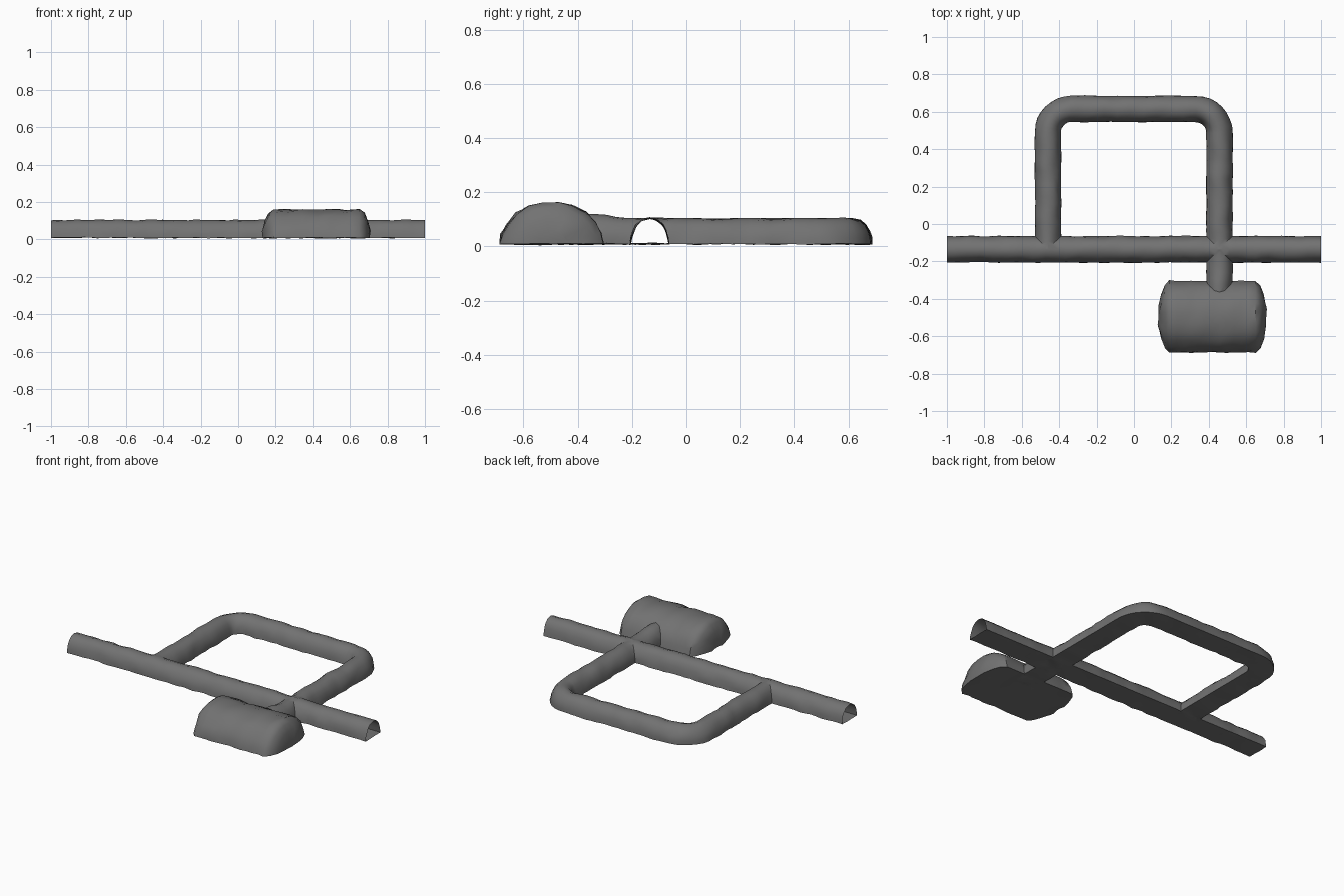
import bpy, bmesh, math
from mathutils import Vector, noise

if "Cube" in bpy.data.objects:
    bpy.data.objects.remove(bpy.data.objects["Cube"])

FLOOR = 0.009

rock = bpy.data.materials.new("grey rock")
rock.diffuse_color = (0.17, 0.17, 0.17, 1)
rock.use_nodes = True
rock.node_tree.nodes["Principled BSDF"].inputs["Base Color"].default_value = rock.diffuse_color

# Half arch of the tunnel: (sideways, height above floor)
HALF = [(0.071, 0), (0.069, 0.022), (0.062, 0.046), (0.049, 0.069), (0.029, 0.087)]
ARCH = HALF + [(0, 0.095)] + [(-s, h) for s, h in HALF[::-1]] + [(-0.024, 0), (0.024, 0)]

# Cave cross-section: (y, height above floor)
CAVE = [(-0.687, 0), (-0.680, 0.035), (-0.662, 0.07), (-0.625, 0.112), (-0.58, 0.137),
        (-0.53, 0.149), (-0.47, 0.151), (-0.42, 0.142), (-0.37, 0.115), (-0.335, 0.078),
        (-0.315, 0.04), (-0.305, 0), (-0.38, 0), (-0.46, 0), (-0.54, 0), (-0.62, 0)]


def loft(name, rings):
    """Closed solid through a list of rings with equal point counts."""
    bm = bmesh.new()
    rows = [[bm.verts.new(p) for p in ring] for ring in rings]
    n = len(rows[0])
    for a, b in zip(rows, rows[1:]):
        for i in range(n):
            j = (i + 1) % n
            bm.faces.new((a[i], a[j], b[j], b[i]))
    bm.faces.new(rows[0])
    bm.faces.new(rows[-1])
    bmesh.ops.recalc_face_normals(bm, faces=bm.faces)
    mesh = bpy.data.meshes.new(name)
    bm.to_mesh(mesh)
    bm.free()
    mesh.materials.append(rock)
    ob = bpy.data.objects.new(name, mesh)
    bpy.context.collection.objects.link(ob)
    return ob


def line(a, b, step=0.035):
    """Evenly spaced points from a up to, but not including, b."""
    a, b = Vector(a), Vector(b)
    n = max(1, round((b - a).length / step))
    return [a.lerp(b, i / n) for i in range(n)]


def tunnel(name, path, size=1.0):
    """Sweep the arch along a level path, growing taller towards the cave."""
    rings = []
    for i, p in enumerate(path):
        t = (path[min(i + 1, len(path) - 1)] - path[max(i - 1, 0)]).normalized()
        side = Vector((t.y, -t.x))
        tall = size * (1 + 0.16 * min(1, max(0, (-0.21 - p.y) / 0.1)))
        rings.append([(p.x + side.x * s * size, p.y + side.y * s * size, FLOOR + h * tall)
                      for s, h in ARCH])
    return loft(name, rings)


def bend(cx, cy, r, start, end, n=8):
    return [Vector((cx + r * math.cos(math.radians(start + (end - start) * i / n)),
                    cy + r * math.sin(math.radians(start + (end - start) * i / n))))
            for i in range(n)]


# Straight main tunnel
main = tunnel("cave_tunnels", line((-1, -0.135), (1, -0.135)) + [Vector((1, -0.135))])

# Loop tunnel that leaves the main one, turns back and crosses it into the cave
L, R, TOP, RAD = -0.46, 0.457, 0.615, 0.125
path = line((L, -0.130), (L, TOP - RAD))
path += bend(L + RAD, TOP - RAD, RAD, 180, 90)
path += line((L + RAD, TOP), (R - RAD, TOP))
path += bend(R - RAD, TOP - RAD, RAD, 90, 0)
path += line((R, TOP - RAD), (R, -0.40)) + [Vector((R, -0.40))]
loop = tunnel("loop_tunnel", path, 0.99)

# Cave with bulging ends
stations = [(0.133, 0.3), (0.145, 0.62), (0.165, 0.88)]
stations += [(0.19 + 0.46 * i / 12, 1) for i in range(13)]
stations += [(0.677, 0.88), (0.695, 0.62), (0.706, 0.3)]
cave = loft("cave", [[(x, -0.496 + (y + 0.496) * k, FLOOR + h * k) for y, h in CAVE]
                     for x, k in stations])

# Join everything into one hollow skin
for part in (loop, cave):
    mod = main.modifiers.new("join", 'BOOLEAN')
    mod.operation = 'UNION'
    mod.solver = 'EXACT'
    mod.object = part
bpy.context.view_layer.update()
joined = bpy.data.meshes.new_from_object(
    main.evaluated_get(bpy.context.evaluated_depsgraph_get()))
main.modifiers.clear()
main.data = joined
for part in (loop, cave):
    bpy.data.objects.remove(part)

# Open the tunnel mouths and roughen the rock
bm = bmesh.new()
bm.from_mesh(joined)
bmesh.ops.remove_doubles(bm, verts=bm.verts, dist=0.0005)
mouths = [f for f in bm.faces
          if abs(f.normal.x) > 0.9 and abs(f.calc_center_median().x) > 0.98]
bmesh.ops.delete(bm, geom=mouths, context='FACES')
bm.normal_update()
for v, n in [(v, v.normal.copy()) for v in bm.verts]:
    deep = v.co.y < -0.28
    bump = noise.noise(v.co * 13) * (0.009 if deep else 0.006)
    bump += noise.noise(v.co * 31) * 0.003
    if abs(v.co.x) > 0.99:
        n.x = 0
    v.co += n * bump
    v.co.z = max(v.co.z, 0)
bm.to_mesh(joined)
bm.free()

bpy.context.view_layer.objects.active = main
main.select_set(True)
bpy.ops.object.shade_smooth_by_angle(angle=math.radians(40))
